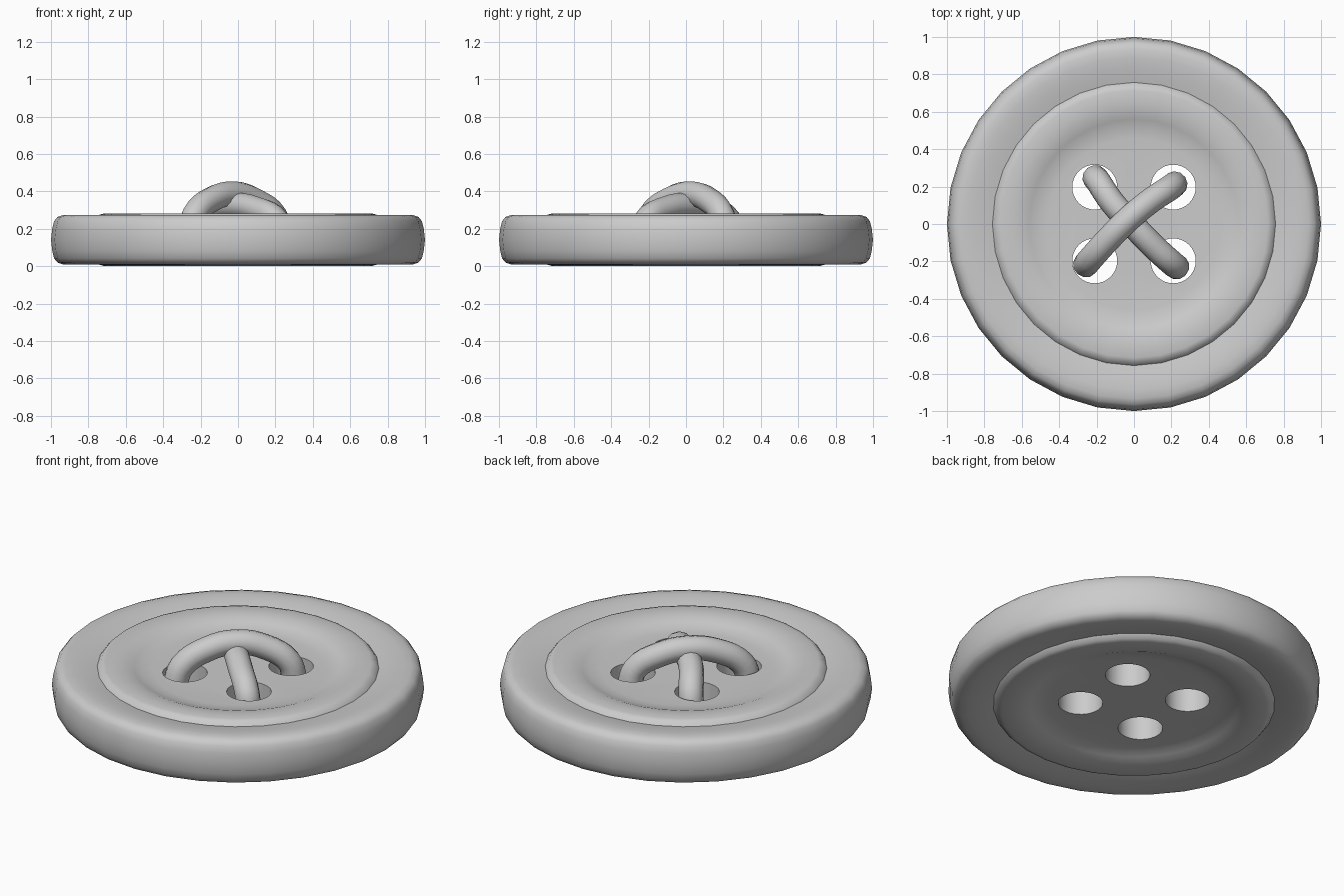
import bpy, bmesh, math

if "Cube" in bpy.data.objects:
    bpy.data.objects.remove(bpy.data.objects["Cube"])

SEG = 32
MID = 0.142  # mid height of the button


def select_only(ob):
    bpy.ops.object.select_all(action='DESELECT')
    ob.select_set(True)
    bpy.context.view_layer.objects.active = ob


# Button body: half profile (radius, height above the middle), mirrored and spun
half = [(0.46, 0.100), (0.52, 0.106), (0.56, 0.120), (0.60, 0.135), (0.65, 0.140),
        (0.715, 0.141), (0.74, 0.134), (0.757, 0.112), (0.79, 0.119), (0.84, 0.128),
        (0.89, 0.133), (0.935, 0.132), (0.965, 0.122), (0.983, 0.100), (0.993, 0.060)]
profile = half + [(1.0, 0.0)] + [(r, -h) for r, h in reversed(half)]

bm = bmesh.new()
rings = []
for r, h in profile:
    rings.append([bm.verts.new((r * math.cos(2 * math.pi * i / SEG),
                                r * math.sin(2 * math.pi * i / SEG), MID + h))
                  for i in range(SEG)])
for a, b in zip(rings, rings[1:]):
    for i in range(SEG):
        j = (i + 1) % SEG
        bm.faces.new((a[i], b[i], b[j], a[j]))
bm.faces.new(rings[0])
bm.faces.new(rings[-1][::-1])
bmesh.ops.recalc_face_normals(bm, faces=bm.faces)
mesh = bpy.data.meshes.new("button_body")
bm.to_mesh(mesh)
bm.free()
body = bpy.data.objects.new("button_body", mesh)
bpy.context.collection.objects.link(body)

# Four thread holes
for sx in (-1, 1):
    for sy in (-1, 1):
        bpy.ops.mesh.primitive_cylinder_add(vertices=32, radius=0.12, depth=1,
                                            location=(sx * 0.21, sy * 0.197, MID))
        cutter = bpy.context.object
        cutter.name = "hole_cutter"
        cutter.hide_render = True
        select_only(body)
        mod = body.modifiers.new("hole", 'BOOLEAN')
        mod.operation = 'DIFFERENCE'
        mod.solver = 'EXACT'
        mod.object = cutter
        bpy.ops.object.modifier_apply(modifier=mod.name)
        bpy.data.objects.remove(cutter, do_unlink=True)

select_only(body)
bpy.ops.object.shade_smooth_by_angle(angle=math.radians(40))


# Crossed threads: round tubes arching between opposite holes
def thread(name, points):
    cu = bpy.data.curves.new(name, 'CURVE')
    cu.dimensions = '3D'
    cu.bevel_depth = 0.068
    cu.bevel_resolution = 4
    cu.resolution_u = 4
    cu.use_fill_caps = True
    sp = cu.splines.new('BEZIER')
    sp.bezier_points.add(len(points) - 1)
    for bp, co in zip(sp.bezier_points, points):
        bp.co = co
        bp.handle_left_type = bp.handle_right_type = 'AUTO'
    ob = bpy.data.objects.new(name, cu)
    bpy.context.collection.objects.link(ob)
    select_only(ob)
    bpy.ops.object.convert(target='MESH')
    bpy.ops.object.shade_smooth_by_angle(angle=math.radians(50))


thread("upper_thread", [(-0.26, -0.22, 0.17), (-0.235, -0.19, 0.27), (-0.14, -0.085, 0.358),
                        (-0.025, 0.03, 0.386), (0.09, 0.125, 0.352),
                        (0.195, 0.195, 0.27), (0.22, 0.215, 0.17)])
thread("lower_thread", [(-0.21, 0.25, 0.17), (-0.19, 0.225, 0.25), (-0.12, 0.12, 0.312),
                        (-0.02, 0.01, 0.325), (0.10, -0.115, 0.305),
                        (0.21, -0.215, 0.24), (0.23, -0.23, 0.17)])
